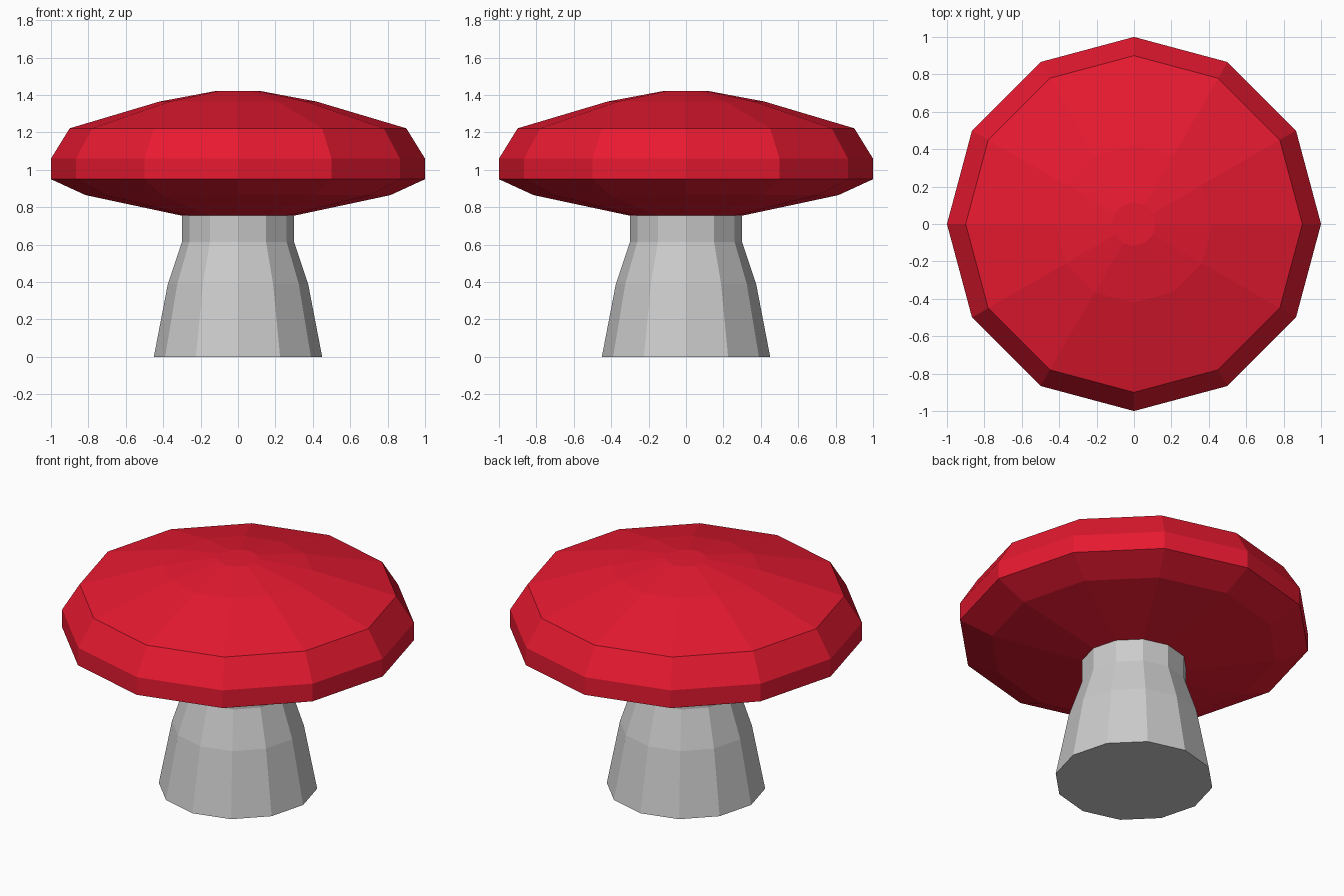
import bpy, bmesh
from math import cos, sin, pi

if "Cube" in bpy.data.objects:
    bpy.data.objects.remove(bpy.data.objects["Cube"])

SIDES = 12


def lathe(name, profile, close_start=False, close_end=False):
    """Revolve (radius, z) points, listed bottom to top, into a flat-faced solid."""
    bm = bmesh.new()
    rings = [[bm.verts.new((r * cos(2 * pi * i / SIDES), r * sin(2 * pi * i / SIDES), z))
              for i in range(SIDES)] for r, z in profile]
    for low, high in zip(rings, rings[1:]):
        for i in range(SIDES):
            j = (i + 1) % SIDES
            bm.faces.new((low[i], low[j], high[j], high[i]))
    if close_start:
        bm.faces.new(rings[0][::-1])
    if close_end:
        bm.faces.new(rings[-1])
    mesh = bpy.data.meshes.new(name)
    bm.to_mesh(mesh)
    bm.free()
    obj = bpy.data.objects.new(name, mesh)
    bpy.context.collection.objects.link(obj)
    return obj


# Stem: flared foot, straight neck, open where it joins the cap
lathe("stem", [(0.45, 0), (0.375, 0.39), (0.30, 0.615), (0.30, 0.755)], close_start=True)

# Cap: shallow underside, upright rim, low dome with a small flat top
cap = lathe("cap", [(0.30, 0.755), (0.815, 0.865), (1.0, 0.95), (1.0, 1.06),
                    (0.90, 1.222), (0.42, 1.365), (0.117, 1.422)], close_end=True)
red = bpy.data.materials.new("cap_red")
red.diffuse_color = (0.8, 0.01, 0.03, 1)
red.use_nodes = True
red.node_tree.nodes["Principled BSDF"].inputs["Base Color"].default_value = red.diffuse_color
cap.data.materials.append(red)
